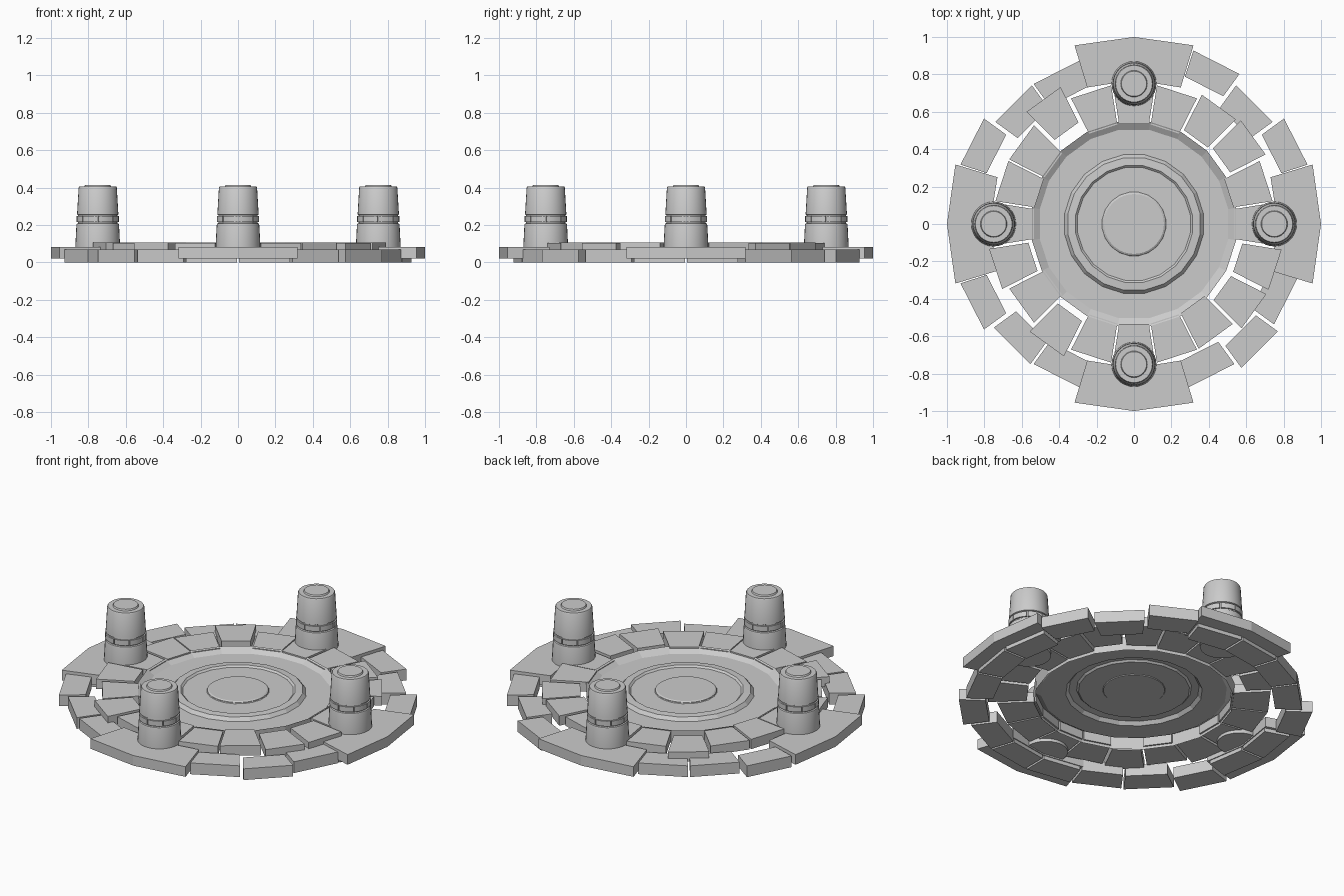
import bpy, bmesh, math
from math import sin, cos, radians

if "Cube" in bpy.data.objects:
    bpy.data.objects.remove(bpy.data.objects["Cube"])


def make_object(name, bm, smooth=False):
    bmesh.ops.recalc_face_normals(bm, faces=bm.faces)
    me = bpy.data.meshes.new(name)
    bm.to_mesh(me)
    bm.free()
    ob = bpy.data.objects.new(name, me)
    bpy.context.collection.objects.link(ob)
    if smooth:
        bpy.ops.object.select_all(action='DESELECT')
        ob.select_set(True)
        bpy.context.view_layer.objects.active = ob
        bpy.ops.object.shade_smooth_by_angle(angle=radians(30))
    return ob


def prism(bm, outline, z0, z1):
    lo = [bm.verts.new((x, y, z0)) for x, y in outline]
    hi = [bm.verts.new((x, y, z1)) for x, y in outline]
    n = len(outline)
    bm.faces.new(lo[::-1])
    bm.faces.new(hi)
    for i in range(n):
        j = (i + 1) % n
        bm.faces.new((lo[i], lo[j], hi[j], hi[i]))


def slab(bm, centre, half, r0, r1, z0, z1, shift=0, gap=0.006, centre_xy=(0, 0)):
    """Trapezoid slab pointing along an angle, optionally pushed outward."""
    c, s = cos(radians(centre)), sin(radians(centre))
    h = radians(half)
    local = [(r0 * cos(h), -r0 * sin(h) + gap), (r1 * cos(h), -r1 * sin(h) + gap),
             (r1 * cos(h), r1 * sin(h) - gap), (r0 * cos(h), r0 * sin(h) - gap)]
    pts = [((u + shift) * c - v * s + centre_xy[0],
            (u + shift) * s + v * c + centre_xy[1]) for u, v in local]
    prism(bm, pts, z0, z1)


def lathe(bm, profile, sides, cx=0, cy=0, cap_start=False, turn=0.0):
    rings = []
    for r, z in profile:
        rings.append([bm.verts.new((cx + r * cos(turn + math.tau * i / sides),
                                    cy + r * sin(turn + math.tau * i / sides), z))
                      for i in range(sides)])
    for a, b in zip(rings, rings[1:]):
        for i in range(sides):
            j = (i + 1) % sides
            bm.faces.new((a[i], a[j], b[j], b[i]))
    bm.faces.new(rings[-1])
    if cap_start:
        bm.faces.new(rings[0][::-1])


# Lower outer ring: 20 slabs, some pushed outward
outer_shift = {1: 0.06, 3: 0.06, 8: 0.06, 11: 0.06, 12: 0.01, 17: 0.04}
bm = bmesh.new()
for i in range(20):
    slab(bm, 9 + 18 * i, 9, 0.775, 0.922, 0.0, 0.068, outer_shift.get(i, 0))
make_object("outer_ring_slabs", bm)

# Four wide slabs that carry the pillars
bm = bmesh.new()
for k in range(4):
    c, s = cos(k * math.pi / 2), sin(k * math.pi / 2)
    shape = [(0.73, -0.25), (0.955, -0.318), (1.0, 0), (0.955, 0.318), (0.73, 0.25), (0.77, 0)]
    prism(bm, [(u * c - v * s, u * s + v * c) for u, v in shape], 0.022, 0.083)
make_object("pillar_slabs", bm)

# Raised inner ring: 20 slabs, some pushed outward
inner_shift = {2: 0.045, 3: 0.03, 7: 0.08, 11: 0.035, 13: 0.05, 18: 0.05, 19: 0.05}
bm = bmesh.new()
for i in range(20):
    slab(bm, 18 * i, 9, 0.54, 0.752, 0.048, 0.103 + 0.004 * (i % 2),
         inner_shift.get(i, 0), 0.005)
make_object("inner_ring_slabs", bm)

# Sunken centre floor with rim and raised boss
bm = bmesh.new()
lathe(bm, [(0.548, 0.03), (0.553, 0.107), (0.51, 0.08), (0.375, 0.08), (0.358, 0.1),
           (0.316, 0.103), (0.305, 0.093), (0.172, 0.093), (0.166, 0.101)], 20,
      turn=radians(9))
make_object("centre_floor", bm)
bm = bmesh.new()
lathe(bm, [(0.168, 0.09), (0.168, 0.1), (0.16, 0.105)], 40, cap_start=True)
make_object("centre_disc", bm)

# Four pillars, each with a grooved band of blocks
for k, side in enumerate(("right", "back", "left", "front")):
    cx, cy = 0.75 * cos(k * math.pi / 2), 0.75 * sin(k * math.pi / 2)
    bm = bmesh.new()
    lathe(bm, [(0.12, 0.03), (0.12, 0.08), (0.114, 0.2), (0.112, 0.207), (0.105, 0.21),
               (0.105, 0.253), (0.111, 0.256), (0.11, 0.265), (0.102, 0.4), (0.098, 0.407),
               (0.071, 0.407), (0.067, 0.415)], 32, cx, cy, cap_start=True)
    make_object("pillar_" + side, bm, True)
    bm = bmesh.new()
    for i in range(8):
        # each block is a short curved run of the band
        arc = [radians(45 * i + 1.5 + 10.5 * t) for t in range(5)]
        pts = [(cx + 0.113 * cos(a), cy + 0.113 * sin(a)) for a in arc]
        pts += [(cx + 0.1 * cos(a), cy + 0.1 * sin(a)) for a in reversed(arc)]
        prism(bm, pts, 0.216, 0.247)
    make_object("pillar_band_" + side, bm, True)
